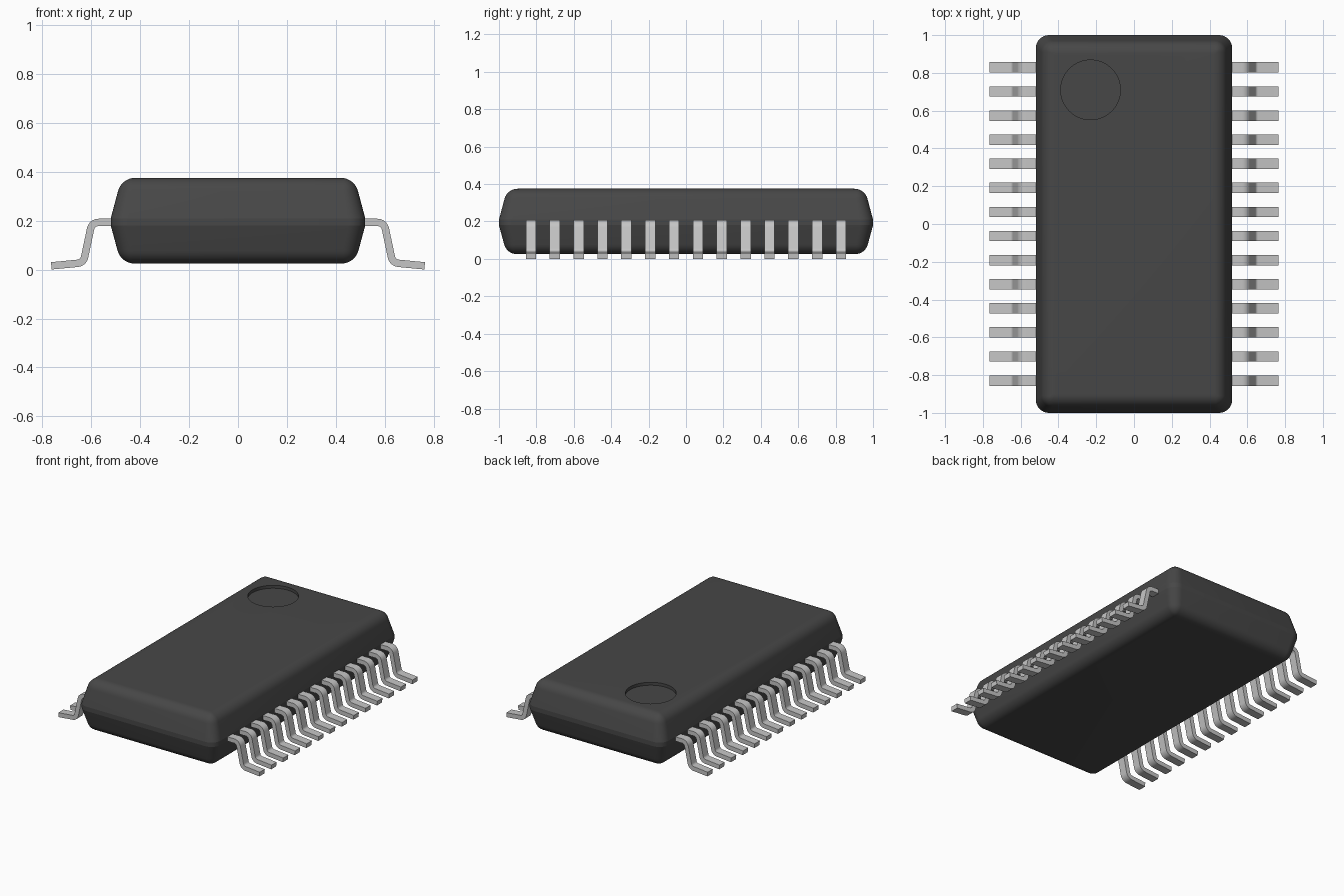
import bpy, bmesh, math
from mathutils import Vector

if "Cube" in bpy.data.objects:
    bpy.data.objects.remove(bpy.data.objects["Cube"], do_unlink=True)


def material(name, grey):
    m = bpy.data.materials.new(name)
    m.diffuse_color = (grey, grey, grey, 1)
    m.use_nodes = True
    m.node_tree.nodes["Principled BSDF"].inputs["Base Color"].default_value = (grey, grey, grey, 1)
    return m


PLASTIC = material("dark plastic", 0.063)
METAL = material("tinned metal", 0.56)


def fillet(points, radii, steps=8):
    """Round the inner corners of a 2D polyline; a zero radius keeps the corner."""
    pts = [Vector(p) for p in points]
    out = [pts[0]]
    for a, c, b, r in zip(pts, pts[1:], pts[2:], radii):
        if r == 0:
            out.append(c)
            continue
        u, v = (a - c).normalized(), (b - c).normalized()
        half = u.angle(v) / 2
        centre = c + (u + v).normalized() * r / math.sin(half)
        start = c + u * r / math.tan(half) - centre
        sweep = (math.pi - 2 * half) * (1 if u.x * v.y - u.y * v.x < 0 else -1)
        for i in range(steps + 1):
            t = sweep * i / steps
            out.append(centre + Vector((start.x * math.cos(t) - start.y * math.sin(t),
                                        start.x * math.sin(t) + start.y * math.cos(t))))
    return out + [pts[-1]]


def loft(name, rings, mat):
    """Skin a list of closed vertex rings and cap both ends."""
    bm = bmesh.new()
    loops = [[bm.verts.new(p) for p in ring] for ring in rings]
    n = len(loops[0])
    for a, b in zip(loops, loops[1:]):
        for i in range(n):
            j = (i + 1) % n
            bm.faces.new((a[i], a[j], b[j], b[i]))
    bm.faces.new(loops[0])
    bm.faces.new(loops[-1])
    bmesh.ops.recalc_face_normals(bm, faces=bm.faces)
    mesh = bpy.data.meshes.new(name)
    bm.to_mesh(mesh)
    bm.free()
    mesh.materials.append(mat)
    obj = bpy.data.objects.new(name, mesh)
    bpy.context.collection.objects.link(obj)
    return obj


def smooth(obj, degrees):
    bpy.ops.object.select_all(action='DESELECT')
    obj.select_set(True)
    bpy.context.view_layer.objects.active = obj
    bpy.ops.object.shade_smooth_by_angle(angle=math.radians(degrees))


def rounded_rect(hx, hy, r, z, steps=8):
    ring = []
    for k, (sx, sy) in enumerate(((1, 1), (-1, 1), (-1, -1), (1, -1))):
        for i in range(steps + 1):
            t = math.pi / 2 * (k + i / steps)
            ring.append((sx * (hx - r) + r * math.cos(t), sy * (hy - r) + r * math.sin(t), z))
    return ring


# Body: drafted walls either side of a thin waist, rounded top and bottom
section = fillet([(0.2, 0.025), (0.042, 0.025), (0, 0.18), (0, 0.21), (0.044, 0.375), (0.2, 0.375)],
                 [0.072, 0, 0, 0.072])[1:-1]
body = loft("body", [rounded_rect(0.52 - d, 1 - d, max(0.012, 0.07 - max(0, d - 0.02)), z)
                     for d, z in section], PLASTIC)

# Round pin-one recess in the top
bpy.ops.mesh.primitive_cylinder_add(vertices=64, radius=0.158, depth=0.1,
                                    location=(-0.23, 0.71, 0.375 - 0.02 + 0.05))
cutter = bpy.context.object
cutter.name = "recess_cutter"
cutter.hide_render = True
cutter.data.materials.append(PLASTIC)
cut = body.modifiers.new("recess", 'BOOLEAN')
cut.operation = 'DIFFERENCE'
cut.solver = 'EXACT'
cut.object = cutter
bpy.context.view_layer.objects.active = body
bpy.ops.object.modifier_apply(modifier=cut.name)
bpy.data.objects.remove(cutter, do_unlink=True)
smooth(body, 13)

# Lead: flat strip swept along a gull-wing path
path = fillet([(0.48, 0.193), (0.597, 0.193), (0.632, 0.028), (0.763, 0.0155)], [0.033, 0.033])
HALF_T, HALF_W = 0.015, 0.0275
rings = []
for i, p in enumerate(path):
    d = (path[min(i + 1, len(path) - 1)] - path[max(i - 1, 0)]).normalized()
    if i == len(path) - 2:      # keep the foot straight
        d = (path[-1] - p).normalized()
    nrm = Vector((-d.y, d.x)) * HALF_T
    rings.append([(p.x + s * nrm.x, w, p.y + s * nrm.y)
                  for s, w in ((1, HALF_W), (1, -HALF_W), (-1, -HALF_W), (-1, HALF_W))])
first = loft("lead_left_01", rings, METAL)
smooth(first, 30)

# Fourteen leads along each side
for side, turn in (("left", 0), ("right", math.pi)):
    for i in range(14):
        if side == "left" and i == 0:
            lead = first
        else:
            lead = bpy.data.objects.new(f"lead_{side}_{i + 1:02d}", first.data)
            bpy.context.collection.objects.link(lead)
        lead.location.y = -0.829 + i * 1.658 / 13
        lead.rotation_euler.z = turn
